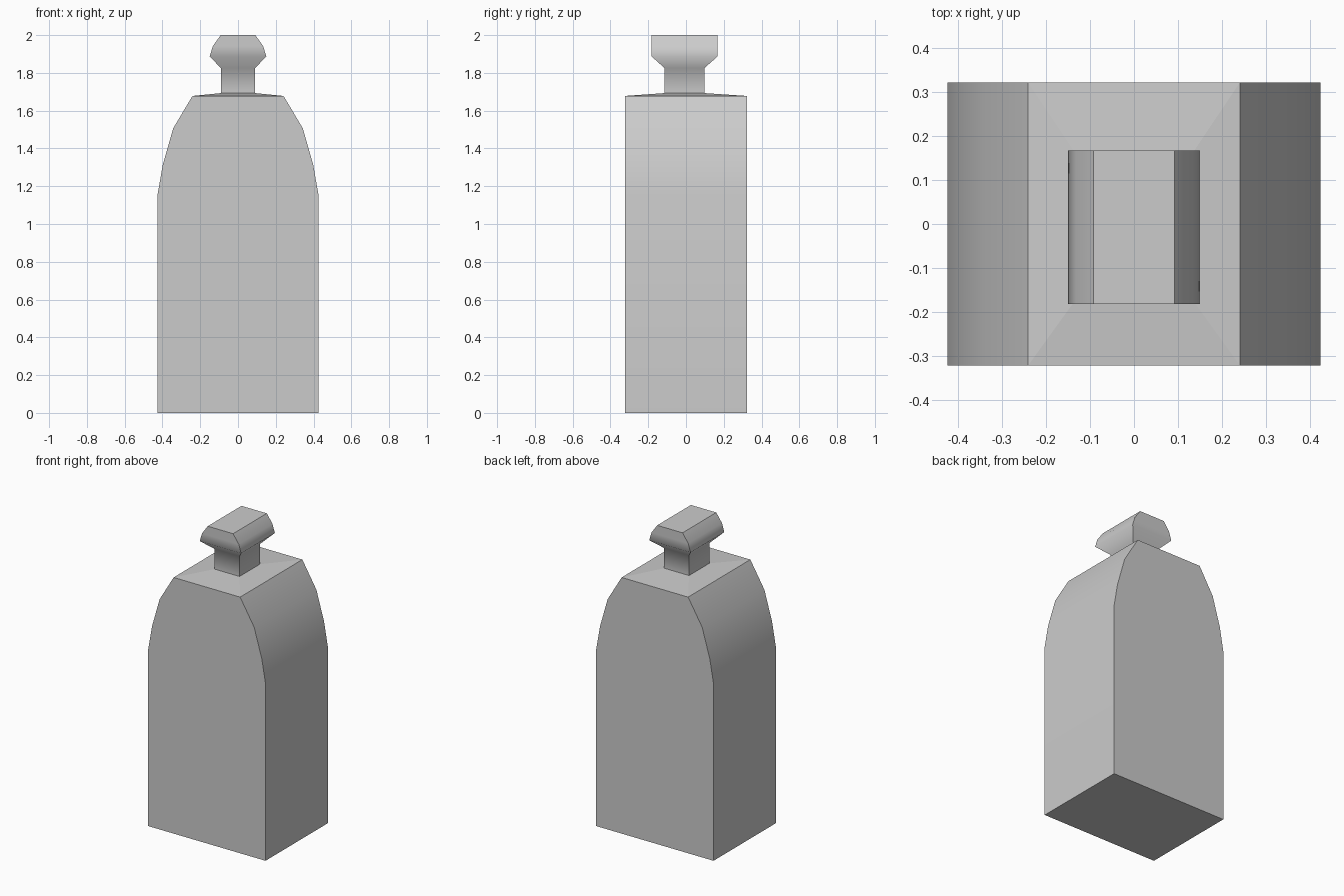
import bpy, bmesh

if "Cube" in bpy.data.objects:
    bpy.data.objects.remove(bpy.data.objects["Cube"])

# Rectangular cross-sections: height, half width, front y, back y, crisp rim
RINGS = [
    (0.00, 0.425, -0.322, 0.322, True),    # base
    (1.16, 0.425, -0.322, 0.322, False),   # shoulder curve
    (1.315, 0.398, -0.322, 0.322, False),
    (1.507, 0.343, -0.322, 0.322, False),
    (1.678, 0.241, -0.322, 0.322, True),   # shoulder top
    (1.693, 0.09, -0.113, 0.097, True),    # neck base
    (1.825, 0.09, -0.113, 0.097, False),   # neck top
    (1.887, 0.15, -0.182, 0.167, False),   # flared stopper
    (1.942, 0.133, -0.182, 0.167, False),
    (2.00, 0.092, -0.182, 0.167, True),    # stopper top
]


def loft(name, rings):
    bm = bmesh.new()
    loops = [[bm.verts.new(p) for p in
              ((-w, y0, z), (w, y0, z), (w, y1, z), (-w, y1, z))]
             for z, w, y0, y1, _ in rings]
    bm.faces.new(loops[0][::-1])
    bm.faces.new(loops[-1])
    for a, b in zip(loops, loops[1:]):
        for i in range(4):
            j = (i + 1) % 4
            bm.faces.new((a[i], a[j], b[j], b[i]))
    for face in bm.faces:
        face.smooth = True
    # Corners and crisp rims stay sharp, the other rims shade smoothly
    for edge in bm.edges:
        edge.smooth = False
    for loop, ring in zip(loops, rings):
        for i in range(4):
            bm.edges.get((loop[i], loop[(i + 1) % 4])).smooth = not ring[4]
    mesh = bpy.data.meshes.new(name)
    bm.to_mesh(mesh)
    bm.free()
    obj = bpy.data.objects.new(name, mesh)
    bpy.context.collection.objects.link(obj)
    return obj


# Body, neck and stopper form one continuous bottle
loft("bottle", RINGS)
